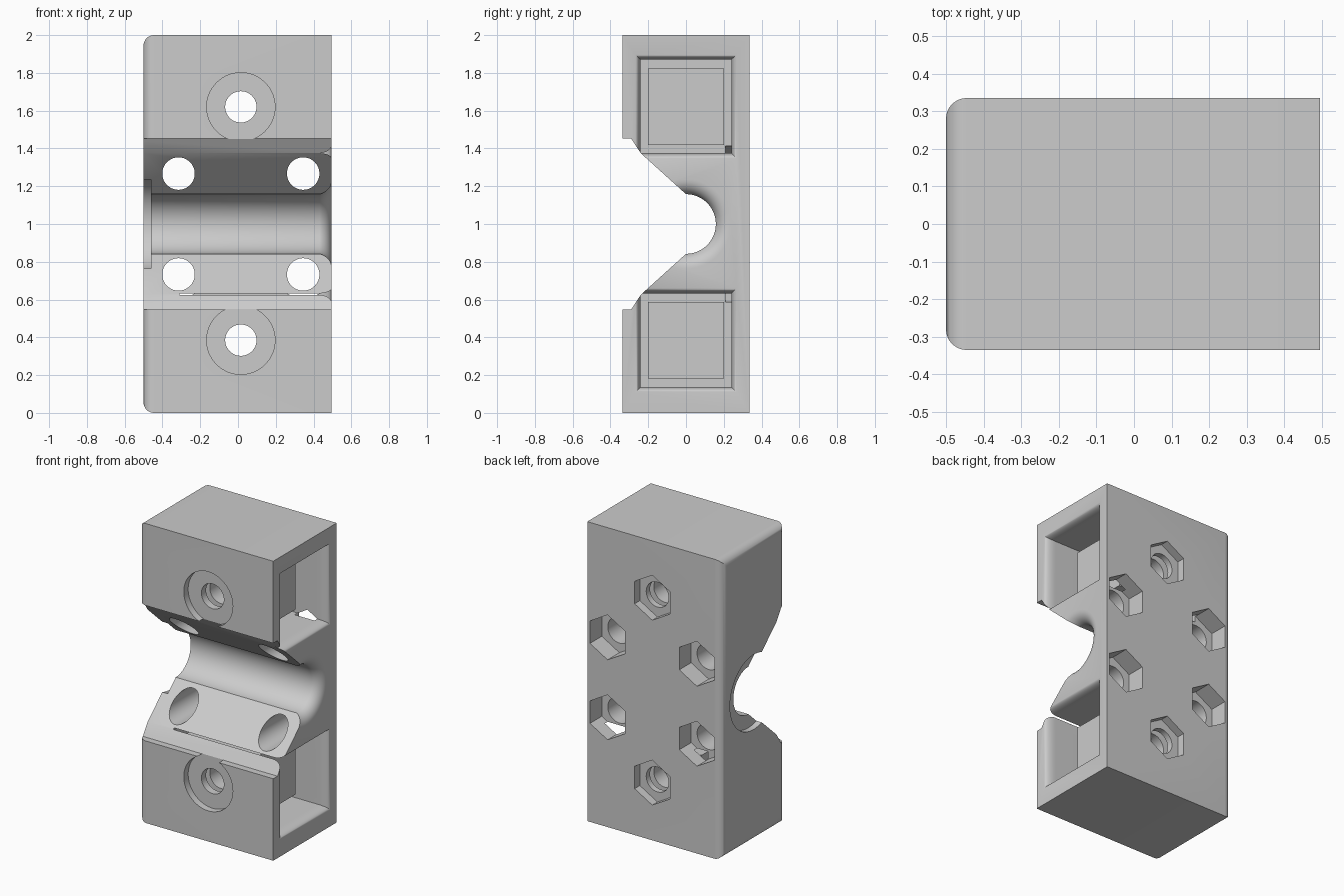
import bpy, bmesh
from math import sin, cos, pi, radians
from mathutils import Vector

if "Cube" in bpy.data.objects:
    bpy.data.objects.remove(bpy.data.objects["Cube"], do_unlink=True)

grey = bpy.data.materials.new("light_grey")
grey.use_nodes = True
grey.diffuse_color = (0.6, 0.6, 0.6, 1)
grey.node_tree.nodes["Principled BSDF"].inputs["Base Color"].default_value = (0.6, 0.6, 0.6, 1)

MID_X, RIGHT = 0.015, 0.495
BOLT_Z = (0.385, 1.62)
POCKET_Z = (0.385, 1.6225)


def finish(name, bm):
    bmesh.ops.recalc_face_normals(bm, faces=bm.faces)
    mesh = bpy.data.meshes.new(name)
    bm.to_mesh(mesh)
    bm.free()
    obj = bpy.data.objects.new(name, mesh)
    obj.data.materials.append(grey)
    bpy.context.collection.objects.link(obj)
    return obj


def loft(name, rings):
    """Closed solid through matching rings of points."""
    bm = bmesh.new()
    loops = [[bm.verts.new(p) for p in ring] for ring in rings]
    for a, b in zip(loops, loops[1:]):
        for i in range(len(a)):
            j = (i + 1) % len(a)
            bm.faces.new((a[i], a[j], b[j], b[i]))
    bm.faces.new(loops[0])
    bm.faces.new(loops[-1])
    return finish(name, bm)


def box(name, lo, hi):
    ring = lambda x: [(x, lo[1], lo[2]), (x, hi[1], lo[2]), (x, hi[1], hi[2]), (x, lo[1], hi[2])]
    return loft(name, [ring(lo[0]), ring(hi[0])])


def rod(name, x, z, radius, y0, y1, sides=48):
    """Prism along y with a corner pointing up."""
    ring = lambda y: [(x + radius * sin(2 * pi * i / sides), y,
                       z + radius * cos(2 * pi * i / sides)) for i in range(sides)]
    return loft(name, [ring(y0), ring(y1)])


def circle_x(x, radius, sides=64):
    return [(x, radius * cos(2 * pi * (i + .5) / sides),
             1 + radius * sin(2 * pi * (i + .5) / sides)) for i in range(sides)]


def cut(obj, cutter):
    cutter.hide_render = True
    mod = obj.modifiers.new("cut", 'BOOLEAN')
    mod.operation = 'DIFFERENCE'
    mod.solver = 'EXACT'
    mod.object = cutter
    bpy.context.view_layer.objects.active = obj
    bpy.ops.object.modifier_apply(modifier=mod.name)
    bpy.data.objects.remove(cutter, do_unlink=True)


def smooth(obj):
    bpy.ops.object.select_all(action='DESELECT')
    obj.select_set(True)
    bpy.context.view_layer.objects.active = obj
    bpy.ops.object.shade_smooth_by_angle(angle=radians(25))


# Main block, rounded around its plain end
bm = bmesh.new()
bmesh.ops.create_cube(bm, size=1)
for v in bm.verts:
    v.co = Vector((-0.5 if v.co.x < 0 else RIGHT, v.co.y * 0.67, v.co.z * 2 + 1))
edges = [e for e in bm.edges if all(v.co.x < 0 for v in e.verts)]
bmesh.ops.bevel(bm, geom=edges, offset=0.055, segments=8, profile=0.5, affect='EDGES')
body = finish("clamp_body", bm)

# Open V groove with a round seat
half = [(-0.6, 0.4525), (-0.29, 0.4525), (-0.24, 0.375)]
arc = [(0.158 * sin(pi * i / 32), 0.158 * cos(pi * i / 32)) for i in range(33)]
outline = half + arc + [(y, -z) for y, z in reversed(half)]
cut(body, loft("groove", [[(x, y, 1 + z) for y, z in outline] for x in (-0.7, 0.7)]))

# Shallow round recess at the plain end, flared seat at the other
cut(body, loft("end_recess", [circle_x(-0.6, 0.25), circle_x(-0.46, 0.25)]))
FLARE = [i * pi / 16 for i in range(9)]
rings = [circle_x(RIGHT - 0.08 + 0.08 * sin(a), 0.156 + 0.08 * (1 - cos(a))) for a in FLARE]
cut(body, loft("seat_flare", rings + [circle_x(0.6, 0.236)]))


def square_x(x, z, grow):
    a, b = 0.24 + grow, 0.2475 + grow
    return [(x, -a, z - b), (x, a, z - b), (x, a, z + b), (x, -a, z + b)]


# Square pockets with flared mouths
for z in POCKET_Z:
    rings = [square_x(-0.31, z, 0)]
    rings += [square_x(RIGHT - 0.07 + 0.07 * sin(a), z, 0.027 * (1 - cos(a))) for a in FLARE]
    cut(body, loft("pocket", rings + [square_x(0.6, z, 0.027)]))

# Centre bolts: counterbore, hole and shallow nut seat
for z in BOLT_Z:
    cut(body, rod("counterbore", MID_X, z, 0.181, -0.5, -0.289, 64))
    cut(body, rod("bolt_hole", MID_X, z, 0.083, -0.6, 0.6))
    cut(body, rod("nut_seat", MID_X, z, 0.15, 0.28, 0.5, 6))

# Clamp bolts through the V faces with deep nut seats
for side in (-1, 1):
    for z in (1 - 0.267, 1 + 0.267):
        x = MID_X + side * 0.33
        cut(body, rod("clamp_hole", x, z, 0.086, -0.6, 0.6))
        cut(body, rod("clamp_nut_seat", x, z, 0.15, 0.21, 0.5, 6))
smooth(body)

# Square cores held inside the pockets
for name, z in zip(("lower_core", "upper_core"), BOLT_Z):
    core = box(name, (MID_X - 0.27, -0.2, z - 0.203), (MID_X + 0.27, 0.2, z + 0.203))
    cut(core, rod("core_hole", MID_X, z, 0.083, -0.6, 0.6))
    smooth(core)
